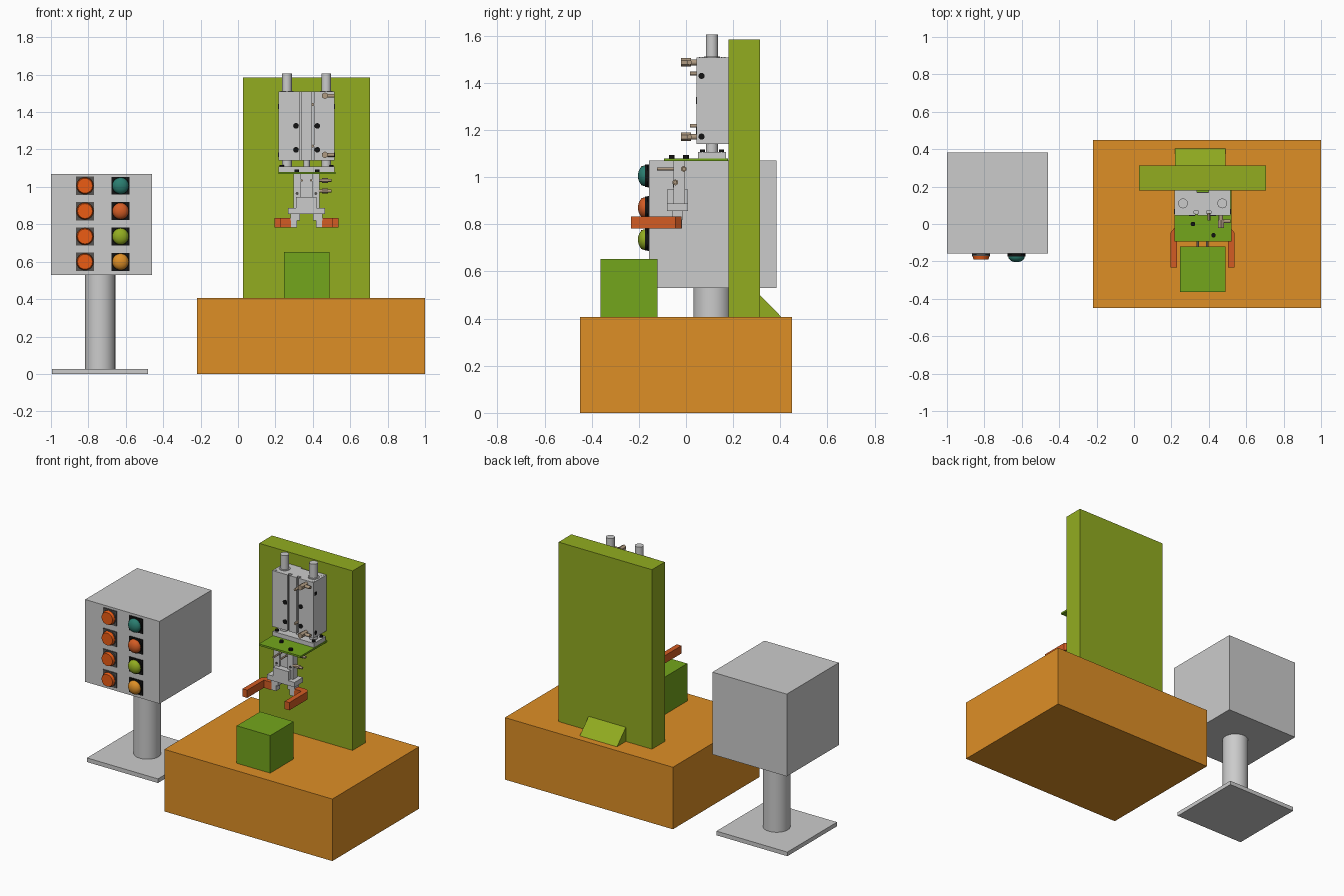
import bpy, bmesh, math
from mathutils import Matrix, Vector

if "Cube" in bpy.data.objects:
    bpy.data.objects.remove(bpy.data.objects["Cube"])

def lin(c):
    return c / 12.92 if c <= 0.04045 else ((c + 0.055) / 1.055) ** 2.4

def mat(name, r, g, b):
    m = bpy.data.materials.new(name)
    m.diffuse_color = (lin(r / 255), lin(g / 255), lin(b / 255), 1)
    m.use_nodes = True
    m.node_tree.nodes["Principled BSDF"].inputs["Base Color"].default_value = m.diffuse_color
    return m

AMBER = mat("amber", 222, 143, 38)
OLIVE = mat("olive", 146, 172, 32)
GREEN = mat("green", 116, 166, 28)
ORANGE = mat("orange", 212, 92, 36)
RED = mat("button_orange", 236, 92, 20)
TEAL = mat("teal", 42, 125, 112)
BLACK = mat("black", 18, 18, 18)
DARK = mat("dark_grey", 85, 82, 80)
BRASS = mat("brass", 176, 155, 130)

def finish(name, bm, m=None):
    bmesh.ops.recalc_face_normals(bm, faces=bm.faces[:])
    for f in bm.faces:
        f.smooth = True
    for e in bm.edges:
        e.smooth = e.calc_face_angle(0) < math.radians(30)
    me = bpy.data.meshes.new(name)
    bm.to_mesh(me)
    bm.free()
    ob = bpy.data.objects.new(name, me)
    bpy.context.collection.objects.link(ob)
    if m:
        me.materials.append(m)
    return ob

def box(name, x0, x1, y0, y1, z0, z1, m=None):
    bm = bmesh.new()
    bmesh.ops.create_cube(bm, size=1)
    for v in bm.verts:
        v.co = ((x0 + x1) / 2 + v.co.x * (x1 - x0), (y0 + y1) / 2 + v.co.y * (y1 - y0),
                (z0 + z1) / 2 + v.co.z * (z1 - z0))
    return finish(name, bm, m)

def rod(name, a, b, r, m=None, r2=None, seg=32):
    a, b = Vector(a), Vector(b)
    d = b - a
    bm = bmesh.new()
    bmesh.ops.create_cone(bm, cap_ends=True, segments=seg, radius1=r, radius2=r if r2 is None else r2,
                          depth=d.length)
    rot = d.to_track_quat('Z', 'Y').to_matrix().to_4x4()
    bm.transform(Matrix.Translation((a + b) / 2) @ rot)
    return finish(name, bm, m)

def prism(name, pts, d, m=None):
    """Extrude a closed 3D outline along vector d."""
    bm = bmesh.new()
    f = bm.faces.new([bm.verts.new(p) for p in pts])
    r = bmesh.ops.extrude_face_region(bm, geom=[f])
    bmesh.ops.translate(bm, vec=d, verts=[g for g in r["geom"] if isinstance(g, bmesh.types.BMVert)])
    return finish(name, bm, m)

def dome(name, x, y, z, r, h, m):
    bm = bmesh.new()
    bmesh.ops.create_uvsphere(bm, u_segments=24, v_segments=16, radius=1)
    bmesh.ops.bisect_plane(bm, geom=bm.verts[:] + bm.edges[:] + bm.faces[:], plane_co=(0, 0, 0),
                           plane_no=(0, 0, 1), clear_inner=True)
    bm.transform(Matrix.Translation((x, y, z)) @ Matrix.Rotation(math.pi / 2, 4, 'X')
                 @ Matrix.Diagonal((r, r, h, 1)))
    return finish(name, bm, m)

# Machine base, column, rear wedge, workpiece
box("base", -0.22, 1, -0.45, 0.45, 0, 0.407, AMBER)
box("column", 0.028, 0.706, 0.18, 0.313, 0.407, 1.585, OLIVE)
prism("rear_wedge", [(0.218, 0.313, 0.407), (0.218, 0.405, 0.407), (0.218, 0.313, 0.5)], (0.27, 0, 0), OLIVE)
box("workpiece", 0.245, 0.488, -0.363, -0.12, 0.407, 0.653, GREEN)

# Control stand
box("stand_foot", -0.995, -0.48, -0.145, 0.37, 0, 0.027)
rod("stand_post", (-0.737, 0.112, 0.027), (-0.737, 0.112, 0.53), 0.081, seg=48)
box("control_box", -1, -0.46, -0.157, 0.383, 0.53, 1.07)
for i, lamp in enumerate((TEAL, ORANGE, OLIVE, AMBER)):
    z = 1.006 - i * 0.1355
    bx, lx = -0.818, -0.628
    box(f"button_plate_{i}", bx - 0.049, bx + 0.049, -0.163, -0.157, z - 0.049, z + 0.049, DARK)
    rod(f"button_collar_{i}", (bx, -0.163, z), (bx, -0.172, z), 0.047, DARK)
    rod(f"button_{i}", (bx, -0.172, z), (bx, -0.19, z), 0.045, RED, 0.04, 16)
    box(f"lamp_plate_{i}", lx - 0.048, lx + 0.048, -0.163, -0.157, z - 0.048, z + 0.048, BLACK)
    rod(f"lamp_collar_{i}", (lx, -0.163, z), (lx, -0.174, z), 0.047, BLACK)
    dome(f"lamp_{i}", lx, -0.174, z, 0.044, 0.03, lamp)

# Lift cylinder body with T-slots in front and a groove behind
CX = 0.367
x0, x1, yf, yb = 0.217, 0.517, 0.045, 0.18
front = [(x0, yf)]
for sx in (CX - 0.033, CX + 0.033):
    front += [(sx - 0.006, yf), (sx - 0.006, yf + 0.012), (sx - 0.012, yf + 0.012), (sx - 0.012, yf + 0.025),
              (sx + 0.012, yf + 0.025), (sx + 0.012, yf + 0.012), (sx + 0.006, yf + 0.012), (sx + 0.006, yf)]
back = [(x1, yf), (x1, yb), (CX + 0.03, yb), (CX + 0.03, yb - 0.012), (CX - 0.03, yb - 0.012),
        (CX - 0.03, yb), (x0, yb)]
prism("lift_body", [(x, y, 1.142) for x, y in front + back], (0, 0, 0.367))
rod("piston_rod", (CX, 0.11, 1.1), (CX, 0.11, 1.15), 0.017)
for s in (-1, 1):
    rx = CX + s * 0.105
    rod("guide_rod", (rx, 0.11, 1.1), (rx, 0.11, 1.605), 0.026)
    rod("rod_bushing", (rx, 0.11, 1.505), (rx, 0.11, 1.513), 0.034)
    for y in (0.065, 0.158):
        rod("body_screw", (CX + s * 0.137, y, 1.505), (CX + s * 0.137, y, 1.511), 0.009, seg=16)
    for z in (1.198, 1.326):
        rod("front_hole", (CX + s * 0.057, 0.05, z), (CX + s * 0.057, 0.042, z), 0.015, BLACK, seg=20)
    for z in (1.172, 1.43):
        xs = CX + s * 0.15
        rod("side_hole", (xs - s * 0.005, 0.066, z), (xs + s * 0.002, 0.066, z), 0.013, BLACK, seg=20)

# Air fittings on the lift body
for z, dz in ((1.487, -0.0), (1.171, 0.0)):
    rod("air_fitting_stem", (0.465, 0.05, z), (0.465, 0.015, z), 0.012, BRASS, seg=20)
    rod("air_fitting_nut", (0.465, 0.022, z), (0.465, -0.022, z), 0.018, BRASS, seg=6)
    rod("air_fitting_elbow", (0.465, 0.015, z), (0.515, 0.015, z), 0.010, BRASS, seg=20)
for z in (1.218, 1.44):
    rod("sensor_screw", (CX + 0.033, 0.06, z), (CX + 0.033, 0.018, z), 0.008, BRASS, seg=12)

# Tool plates under the lift
box("tool_plate", x0, x1, 0.05, 0.17, 1.08, 1.108)
for s in (-1, 1):
    for y in (0.07, 0.15):
        rod("tool_plate_screw", (CX + s * 0.133, y, 1.105), (CX + s * 0.133, y, 1.118), 0.011, BLACK, seg=16)
box("adapter_plate", x0, 0.52, -0.093, 0.179, 1.068, 1.08, GREEN)
for x, y in ((0.315, 0), (0.425, -0.06)):
    rod("adapter_screw", (x, y, 1.08), (x, y, 1.094), 0.012, BLACK, seg=20)

# Gripper body, with channel in front and a wide jaw guide
GX = 0.366
g = [(-0.07, -0.052), (-0.03, -0.052), (-0.03, -0.04), (0.03, -0.04), (0.03, -0.052), (0.07, -0.052),
     (0.07, -0.004), (-0.07, -0.004)]
prism("gripper_body", [(GX + x, y, 0.885) for x, y in g], (0, 0, 0.183))
box("gripper_lower_body", GX - 0.055, GX + 0.055, -0.08, 0.008, 0.885, 0.947)
box("jaw_guide", GX - 0.1, GX + 0.1, -0.08, 0.008, 0.856, 0.888)
for s in (-1, 1):
    rod("gripper_pin", (GX + s * 0.025, -0.04, 1.035), (GX + s * 0.025, -0.122, 1.035), 0.006, BRASS, seg=12)
    rod("gripper_screw", (GX + s * 0.05, -0.05, 0.965), (GX + s * 0.05, -0.056, 0.965), 0.008, DARK, seg=16)
for y, z in ((-0.01, 1.035), (-0.045, 0.978)):
    rod("gripper_fitting", (0.43, y, z), (0.5, y, z), 0.008, BRASS, seg=16)
    rod("gripper_fitting_nut", (0.45, y, z), (0.48, y, z), 0.013, BRASS, seg=6)

# Jaws and L-shaped fingers, mirrored about the gripper centre
L = [(0.164, -0.233), (0.136, -0.233), (0.136, -0.06), (0.082, -0.06), (0.082, -0.02), (0.15, -0.02),
     (0.17, -0.045), (0.17, -0.233)]
for side, s in (("left", -1), ("right", 1)):
    a, b = sorted((GX + s * 0.035, GX + s * 0.085))
    box(f"{side}_jaw", a, b, -0.06, -0.012, 0.82, 0.86)
    a, b = sorted((GX + s * 0.05, GX + s * 0.083))
    box(f"{side}_jaw_tip", a, b, -0.058, -0.018, 0.783, 0.825)
    prism(f"{side}_finger", [(GX + s * x, y, 0.782) for x, y in L[1:]], (0, 0, 0.051), ORANGE)
